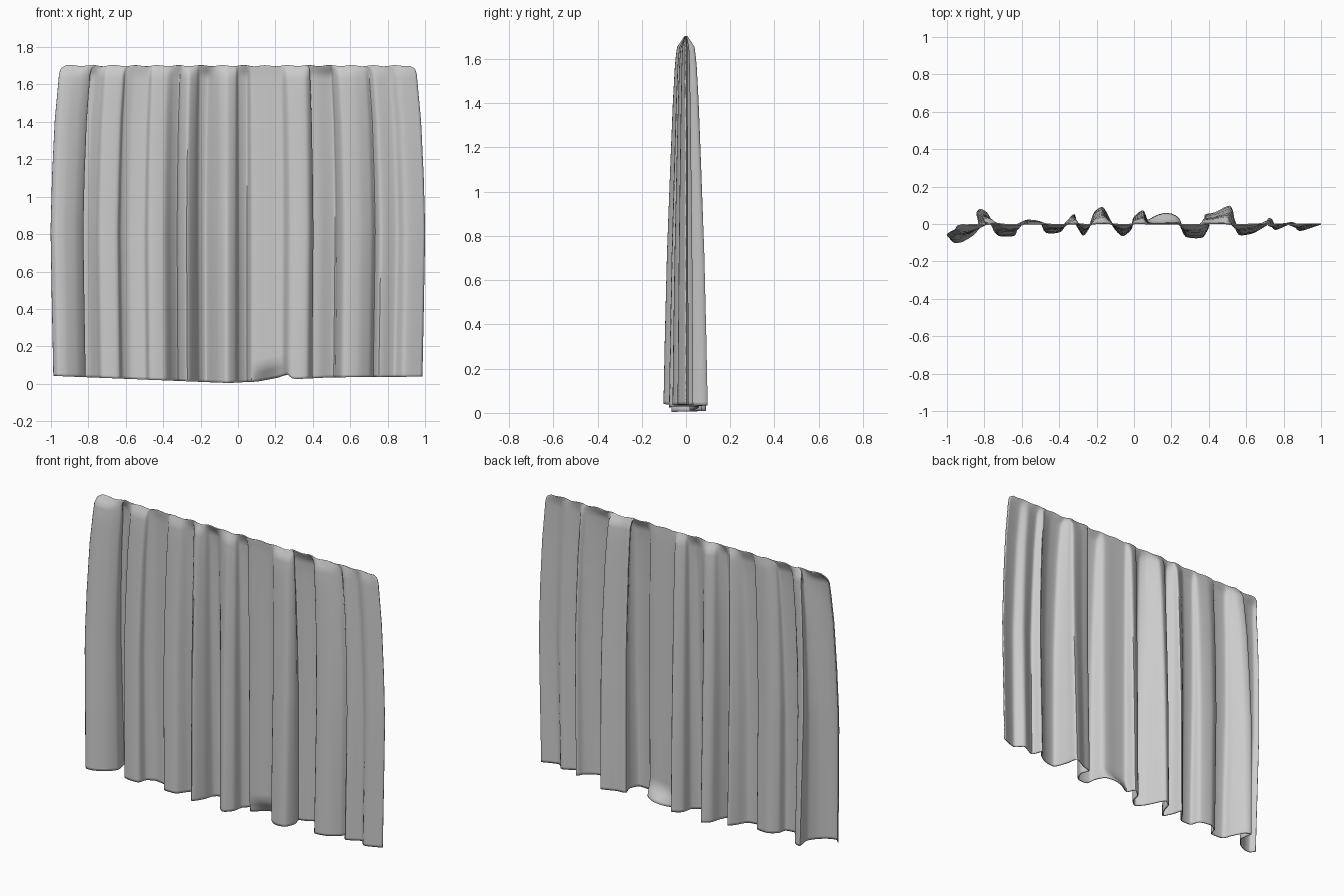
import bpy, math
from mathutils import Vector

if "Cube" in bpy.data.objects:
    bpy.data.objects.remove(bpy.data.objects["Cube"])

# Hem line seen from above (x, y): the full-depth pleats
HEM = [(-1, -.07), (-.975, -.098), (-.93, -.092), (-.87, -.055), (-.83, 0), (-.84, .075),
       (-.80, .06), (-.76, -.01), (-.735, -.06), (-.65, -.06), (-.63, -.01), (-.58, .02),
       (-.50, .008), (-.475, -.045), (-.40, -.04), (-.36, .015), (-.325, .05), (-.31, 0),
       (-.275, -.06), (-.235, 0), (-.215, .06), (-.17, .088), (-.13, .02), (-.10, -.03),
       (-.06, -.062), (-.015, -.025), (.0, .035), (.05, .07), (.075, .01), (.14, .005),
       (.24, .005), (.28, -.065), (.37, -.07), (.40, -.01), (.385, .045), (.44, .06),
       (.52, .095), (.535, .03), (.57, -.055), (.65, -.045), (.71, -.005), (.735, .03),
       (.765, -.03), (.85, .008), (.90, -.035), (1, 0)]
# Height -> pleat depth, half width
DEPTH = [(0, 1), (.3, .94), (.7, .84), (1.1, .69), (1.4, .57), (1.58, .47), (1.65, .38), (1.70, .04)]
WIDTH = [(0, .985), (.4, .993), (.8, 1), (1.1, .992), (1.4, .978), (1.6, .96), (1.66, .955), (1.685, .945), (1.70, .92)]
# Hem height along x
LIFT = [(-1, .042), (-.5, .022), (-.05, .004), (.1, .012), (.22, .034), (.27, .05),
        (.30, .024), (.5, .034), (1, .038)]


def lerp(table, t):
    for (a, u), (b, v) in zip(table, table[1:]):
        if t <= b:
            return u + (v - u) * max(0, (t - a) / (b - a))
    return table[-1][1]


def spline(points, steps):
    """Smooth curve through the points."""
    p = [Vector(q) for q in points]
    p = [p[0]] + p + [p[-1]]
    out = []
    for i in range(1, len(p) - 2):
        a, b, c, d = p[i - 1:i + 3]
        for k in range(steps):
            t = k / steps
            m, n = (c - a) * .35, (d - b) * .35
            out.append(b * (2*t**3 - 3*t*t + 1) + m * (t**3 - 2*t*t + t)
                       + c * (3*t*t - 2*t**3) + n * (t**3 - t*t))
    return out + [p[-1]]


line = spline(HEM, 5)
rows = [0, .015, .03, .05, .08, .12, .2] + [.3 + .1 * i for i in range(13)] + [1.56, 1.6, 1.63, 1.65, 1.67, 1.685, 1.695, 1.70]
verts, faces = [], []
for z in rows:
    depth, width = lerp(DEPTH, z), lerp(WIDTH, z)
    for p in line:
        lift = lerp(LIFT, p.x)
        x, y = p.x * width, p.y * depth
        h = lift + (1.70 - lift) * z / 1.70
        # Loose hem kicked backwards on one pleat
        if .06 < p.x < .28:
            y += .05 * math.sin(math.pi * (p.x - .06) / .22) * max(0, 1 - z / .08)
        # Slight scallop on the top edge
        h += .003 * math.sin(p.x * 50) * (z / 1.70) ** 12
        verts.append((x, y, h))
n = len(line)
for r in range(len(rows) - 1):
    for i in range(n - 1):
        a = r * n + i
        faces.append((a, a + 1, a + n + 1, a + n))

# Curtain cloth
mesh = bpy.data.meshes.new("curtain")
mesh.from_pydata(verts, [], faces)
curtain = bpy.data.objects.new("curtain", mesh)
bpy.context.collection.objects.link(curtain)
bpy.context.view_layer.objects.active = curtain
curtain.select_set(True)
bpy.ops.object.shade_smooth_by_angle(angle=math.radians(50))
thick = curtain.modifiers.new("cloth_thickness", 'SOLIDIFY')
thick.thickness, thick.offset = .006, 0
